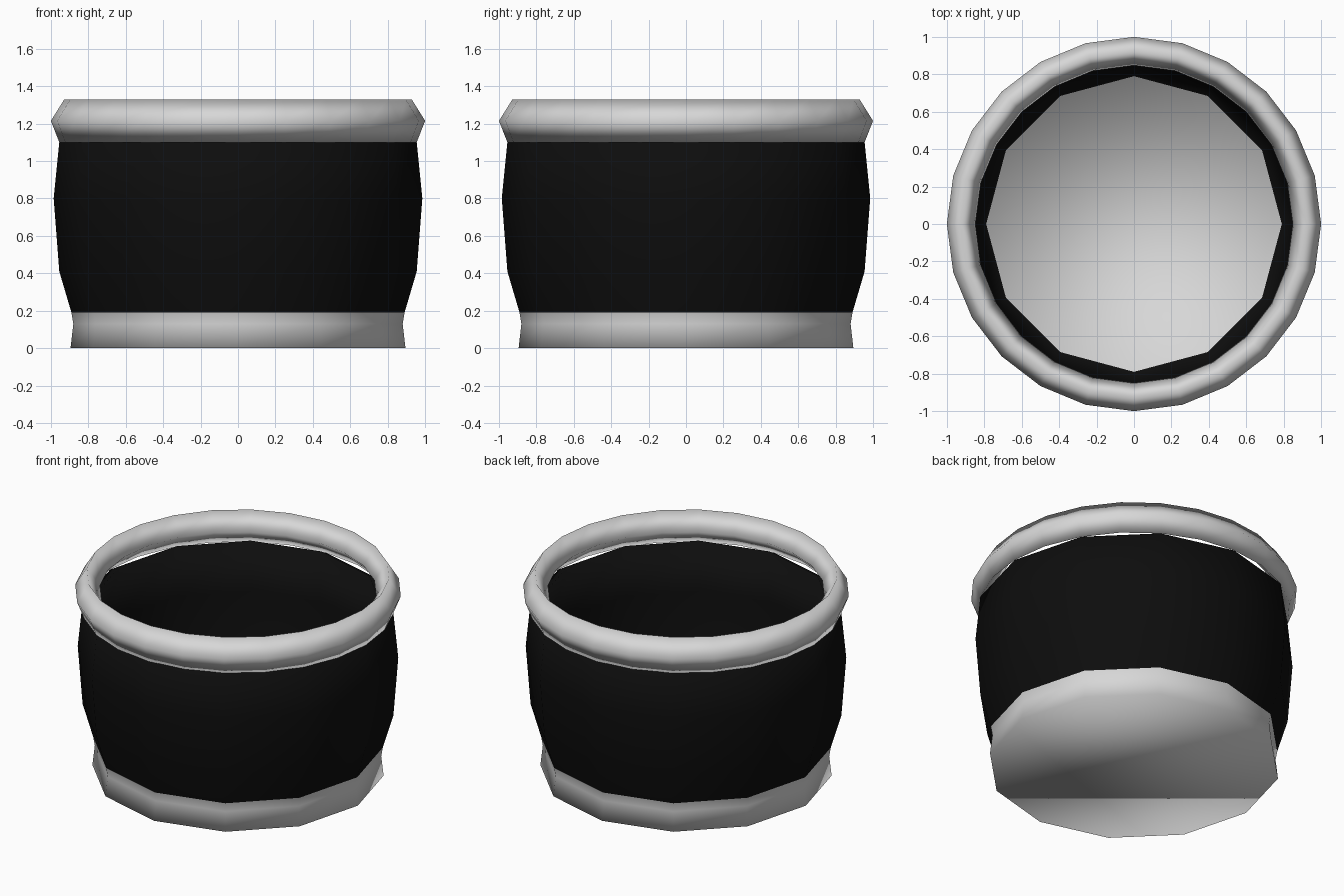
import bpy, bmesh, math

if "Cube" in bpy.data.objects:
    bpy.data.objects.remove(bpy.data.objects["Cube"])


def material(name, rgb):
    m = bpy.data.materials.new(name)
    m.diffuse_color = (*rgb, 1.0)
    m.use_nodes = True
    m.node_tree.nodes["Principled BSDF"].inputs["Base Color"].default_value = m.diffuse_color
    return m


grey = material("light_grey", (0.68, 0.68, 0.68))
black = material("black", (0.004, 0.004, 0.004))


def lathe(name, profile, sides, mats, closed=False):
    """Spin an (r, z) profile around z; open profiles get flat end caps."""
    bm = bmesh.new()
    rings = []
    for r, z in profile:
        rings.append([bm.verts.new((r * math.cos(2 * math.pi * i / sides),
                                    r * math.sin(2 * math.pi * i / sides), z))
                      for i in range(sides)])
    pairs = list(zip(rings, rings[1:]))
    if closed:
        pairs.append((rings[-1], rings[0]))
    else:
        bm.faces.new(rings[0])
        bm.faces.new(rings[-1])
    for a, b in pairs:
        for i in range(sides):
            j = (i + 1) % sides
            bm.faces.new((a[i], a[j], b[j], b[i]))
    bmesh.ops.recalc_face_normals(bm, faces=bm.faces[:])
    for f in bm.faces:
        f.smooth = True
    me = bpy.data.meshes.new(name)
    bm.to_mesh(me)
    bm.free()
    for m in mats:
        me.materials.append(m)
    ob = bpy.data.objects.new(name, me)
    bpy.context.collection.objects.link(ob)
    return ob


# Pot: underside, foot, bulging wall, rim, inner wall and floor
pot = lathe("pot_body", [
    (0.895, 0.0), (0.88, 0.13), (0.89, 0.19),
    (0.955, 0.41), (0.985, 0.80), (0.955, 1.10),
    (0.885, 1.14), (0.885, 0.80), (0.85, 0.41), (0.79, 0.19)],
    12, [black, grey])
# Foot, underside and inner floor are grey
for p in pot.data.polygons:
    if p.center.z < 0.195:
        p.material_index = 1

# Rim ring
lathe("rim_ring", [(0.955, 1.10), (1.0, 1.215), (0.928, 1.33), (0.848, 1.215)],
      24, [grey], closed=True)
